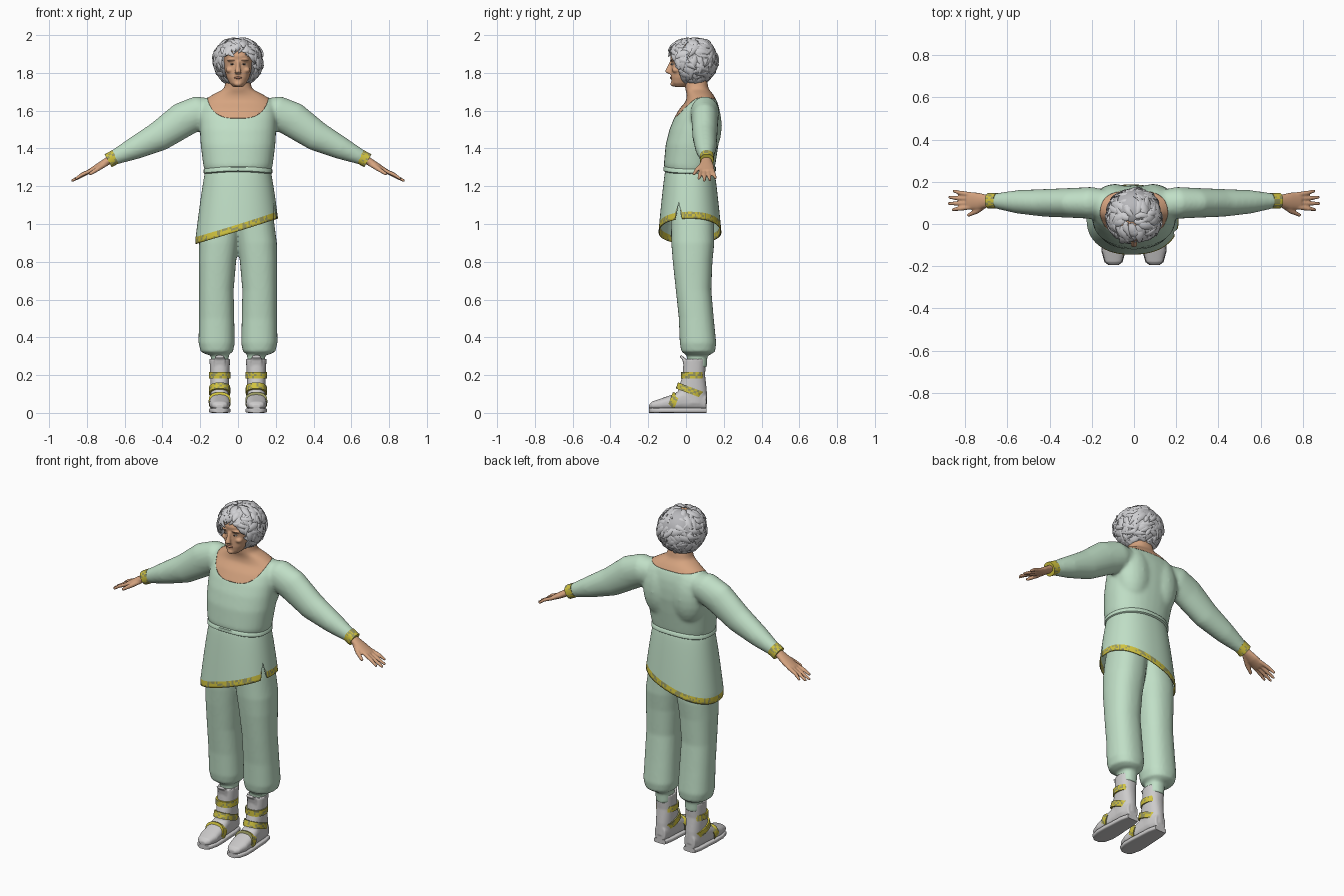
import bpy, bmesh, math, random
from mathutils import Vector, Matrix

rng = random.Random(7)
X, Y, Z = Vector((1, 0, 0)), Vector((0, 1, 0)), Vector((0, 0, 1))
SIDES = (("left", 1), ("right", -1))

if "Cube" in bpy.data.objects:
    bpy.data.objects.remove(bpy.data.objects["Cube"])


def material(name, *rgb):
    mat = bpy.data.materials.new(name)
    mat.use_nodes = True
    mat.diffuse_color = (*rgb, 1)
    mat.node_tree.nodes["Principled BSDF"].inputs["Base Color"].default_value = (*rgb, 1)
    return mat


mint = material("mint cloth", .53, .74, .57)
skin = material("skin", .67, .37, .215)
silver = material("silver hair", .63, .63, .65)
shadow_grey = material("hair underlayer", .48, .48, .5)
leather = material("pale leather", .61, .6, .6)
gold = material("gold trim", .64, .55, .05)
olive = material("olive fleck", .32, .32, .12)
brown = material("dark brown", .1, .055, .035)
lip_pink = material("lips", .48, .22, .14)


def superpoint(angle, power):
    """Unit superellipse point."""
    c, s = math.cos(angle), math.sin(angle)
    return (math.copysign(abs(c) ** (2 / power), c),
            math.copysign(abs(s) ** (2 / power), s))


def loft(bm, rings, side=Y, axis=None, n=24, power=2, s=1):
    """Closed tube through rings of (x, y, z, radius along side, other radius)."""
    centres = [Vector((r[0] * s, r[1], r[2])) for r in rings]
    loops = []
    for i, (centre, ring) in enumerate(zip(centres, rings)):
        ahead = centres[min(i + 1, len(centres) - 1)] - centres[max(i - 1, 0)]
        t = (axis or ahead).normalized()
        a = (side - t * side.dot(t)).normalized()
        b = t.cross(a)
        loop = []
        for k in range(n):
            u, v = superpoint(math.tau * k / n, power)
            loop.append(bm.verts.new(centre + a * u * ring[3] + b * v * ring[4]))
        loops.append(loop)
    for low, high in zip(loops, loops[1:]):
        for k in range(n):
            bm.faces.new((low[k], low[(k + 1) % n], high[(k + 1) % n], high[k]))
    bm.faces.new(loops[0][::-1])
    bm.faces.new(loops[-1])


def stack(bm, rows, s=1, power=2.3, n=32):
    """Horizontal rings given as (z, front, back, x from, x to)."""
    rings = [((x0 + x1) / 2, (f + b) / 2, z, (x1 - x0) / 2, (b - f) / 2)
             for z, f, b, x0, x1 in rows]
    loft(bm, rings, X, Z, n, power, s)


def blob(bm, centre, radii):
    bmesh.ops.create_uvsphere(bm, u_segments=20, v_segments=12, radius=1,
                              matrix=Matrix.LocRotScale(Vector(centre), None, Vector(radii)))


def finish(bm, name, mats, voxel=0, relax=0):
    bmesh.ops.recalc_face_normals(bm, faces=bm.faces)
    mesh = bpy.data.meshes.new(name)
    bm.to_mesh(mesh)
    bm.free()
    for mat in mats:
        mesh.materials.append(mat)
    mesh.shade_smooth()
    mesh.set_sharp_from_angle(angle=math.radians(50))
    obj = bpy.data.objects.new(name, mesh)
    bpy.context.collection.objects.link(obj)
    if voxel:
        mod = obj.modifiers.new("blend", 'REMESH')
        mod.mode, mod.voxel_size, mod.use_smooth_shade = 'VOXEL', voxel, True
        mod = obj.modifiers.new("relax", 'SMOOTH')
        mod.factor, mod.iterations = .5, relax
    return obj


def band(name, centre, axis, ra, rb, height, side=X, s=1):
    """Patterned gold strap around a limb."""
    bm = bmesh.new()
    axis = Vector((axis[0] * s, axis[1], axis[2])).normalized()
    mid = Vector((centre[0] * s, centre[1], centre[2]))
    rings = [(*(mid + axis * height * (k / 3 - .5)), ra, rb) for k in range(4)]
    loft(bm, rings, side, axis, 36, 2.3)
    for face in bm.faces:
        face.material_index = int(rng.random() < .3)
    finish(bm, name, [gold, olive])


# Upper body: torso, neck and sleeves blended, then split along the neckline
def upper_body():
    bm = bmesh.new()
    rows = [(1.27, -.105, .145, .174), (1.31, -.118, .155, .184), (1.42, -.108, .172, .198),
            (1.5, -.088, .182, .202), (1.56, -.064, .182, .203), (1.61, -.035, .177, .2),
            (1.65, 0, .165, .188), (1.685, .005, .145, .135), (1.715, -.005, .12, .075),
            (1.77, -.01, .11, .062)]
    stack(bm, [(z, f, b, -w, w) for z, f, b, w in rows])
    for _, s in SIDES:
        blob(bm, (s * .09, .1, 1.52), (.105, .09, .17))
        loft(bm, [(.13, .1, 1.605, .06, .06), (.2, .1, 1.593, .076, .088),
                  (.29, .1, 1.553, .071, .094), (.42, .1, 1.463, .066, .08),
                  (.55, .105, 1.4, .056, .06), (.67, .11, 1.345, .034, .037)], s=s)
    return bm


cutter_mesh = bmesh.new()
loft(cutter_mesh, [(0, -.3, 1.65, .184, .2), (0, .3, 1.925, .184, .2)], X, Y, 64, 3.4)
cutter = finish(cutter_mesh, "neckline_cutter", [])
cutter.hide_render = cutter.hide_viewport = True
for name, mat, mode in (("tunic_top", mint, 'DIFFERENCE'), ("neck_and_chest", skin, 'INTERSECT')):
    part = finish(upper_body(), name, [mat], .01, 8)
    mod = part.modifiers.new("neckline", 'BOOLEAN')
    mod.operation, mod.object, mod.solver = mode, cutter, 'EXACT'

# Waist fold, arched slightly at the front and back
bm = bmesh.new()
stack(bm, [(1.262, -.108, .148, -.172, .172), (1.27, -.12, .159, -.182, .182),
           (1.288, -.12, .159, -.182, .182), (1.298, -.108, .148, -.172, .172)], n=48)
for vert in bm.verts:
    vert.co.z += .012 * math.cos(vert.co.x / .182 * math.pi / 2)
finish(bm, "waist_fold", [mint])

# Tunic skirt with slanted hem, side slit and patterned trim
bm = bmesh.new()
COLS, ROWS, TRIM = 144, 14, 3
grid = []
for k in range(COLS):
    u, v = superpoint(math.tau * k / COLS, 2.25)
    slit = max(0, 1 - abs(math.tau * k / COLS - 5.93) / .11)
    hem = .962 + .067 * u + .1 * slit
    column = []
    for j in range(ROWS + TRIM + 1):
        if j <= ROWS:
            z = 1.29 + (hem + .036 - 1.29) * j / ROWS
        else:
            z = hem + .036 * (1 - (j - ROWS) / TRIM)
        flare = min(1, (1.29 - z) / .36) ** .8
        front, back = -.108 - .04 * flare, .148 + .042 * flare
        column.append(bm.verts.new((u * (.17 + .054 * flare),
                                    (front + back) / 2 + v * (back - front) / 2, z)))
    grid.append((column, slit))
for k in range(COLS):
    (here, slit), (there, _) = grid[k], grid[(k + 1) % COLS]
    for j in range(ROWS + TRIM):
        face = bm.faces.new((here[j], here[j + 1], there[j + 1], there[j]))
        if j >= ROWS and slit < .2:
            face.material_index = 2 if rng.random() < .3 else 1
skirt = finish(bm, "tunic_skirt", [mint, gold, olive])
mod = skirt.modifiers.new("cloth", 'SOLIDIFY')
mod.thickness, mod.offset = .005, -1

# Trousers gathered at the ankles
bm = bmesh.new()
for _, s in SIDES:
    stack(bm, [(.308, 0, .13, .05, .165), (.325, -.025, .154, .026, .198),
               (.37, -.033, .16, .017, .209), (.5, -.038, .147, .02, .207),
               (.65, -.054, .134, .023, .206), (.8, -.07, .14, .01, .208),
               (.9, -.078, .15, -.004, .206), (1.02, -.08, .148, -.02, .19),
               (1.2, -.07, .12, -.03, .15)], s)
    stack(bm, [(.24, .005, .11, .05, .142), (.33, .005, .115, .048, .145)], s)
finish(bm, "trousers", [mint], .009, 4)

for side, s in SIDES:
    # Hand with four fingers and a thumb
    bm = bmesh.new()
    loft(bm, [(.65, .11, 1.353, .028, .024), (.69, .108, 1.333, .029, .021),
              (.74, .108, 1.303, .041, .018), (.79, .11, 1.276, .042, .012)], s=s)
    for k, reach in enumerate((.862, .882, .877, .856)):
        spread = k - 1.5
        tip_z = 1.275 - (reach - .79) * .52
        loft(bm, [(.77, .11 + .02 * spread, 1.286, .011, .011),
                  ((.79 + reach) / 2, .11 + .025 * spread, tip_z + .024, .0105, .01),
                  (reach, .112 + .03 * spread, tip_z, .007, .007)], n=10, s=s)
    loft(bm, [(.7, .095, 1.32, .016, .014), (.745, .06, 1.29, .013, .012),
              (.788, .04, 1.262, .008, .008)], X, n=10, s=s)
    finish(bm, side + "_hand", [skin], .005, 2)
    band(side + "_cuff", (.667, .11, 1.346), (.87, 0, -.48), .037, .039, .046, Y, s)

    # Ankle boot
    bm = bmesh.new()
    foot = [(-.195, .022, .045, .02), (-.18, .02, .06, .04), (-.13, .015, .077, .054),
            (-.07, .015, .098, .054), (-.02, .015, .125, .05), (.06, .015, .125, .046),
            (.108, .015, .1, .034)]
    loft(bm, [(.097, y, (lo + hi) / 2, w, (hi - lo) / 2) for y, lo, hi, w in foot],
         X, Y, power=2.6, s=s)
    stack(bm, [(.05, -.05, .112, .05, .145), (.12, -.042, .11, .048, .146),
               (.2, -.018, .101, .046, .147), (.285, -.012, .106, .042, .151)], s)
    loft(bm, [(.097, -.005, .25, .03, .008), (.097, -.012, .285, .03, .008),
              (.097, -.03, .302, .024, .007)], X, n=12, power=3, s=s)
    finish(bm, side + "_boot", [leather], .005, 3)
    bm = bmesh.new()
    loft(bm, [(.097, y, .013, w + .003, .013) for y, _, _, w in foot], X, Y, power=5, s=s)
    finish(bm, side + "_sole", [leather])

    # Boot straps, sunk into the heel so they show at the front and sides
    band(side + "_upper_strap", (.097, .036, .2), Z, .057, .062, .034, s=s)
    band(side + "_ankle_strap", (.097, .025, .118), (0, .35, .94), .056, .078, .034, s=s)
    band(side + "_toe_strap", (.097, -.068, .06), (0, -.93, .36), .058, .047, .038, s=s)

# Head with jaw, nose, brow ridge and cheekbones
bm = bmesh.new()
skull = [(1.726, -.06, .0, .026), (1.745, -.076, .04, .045), (1.775, -.08, .08, .06),
         (1.81, -.079, .11, .07), (1.85, -.078, .125, .076), (1.89, -.084, .13, .078),
         (1.93, -.07, .12, .07), (1.965, -.02, .08, .04)]
stack(bm, [(z, f, b, -w, w) for z, f, b, w in skull])
loft(bm, [(0, -.076, 1.862, .009, .01), (0, -.088, 1.83, .011, .013),
          (0, -.097, 1.806, .017, .015), (0, -.083, 1.794, .014, .01)], X, Z, 14)
for _, s in SIDES:
    blob(bm, (s * .03, -.066, 1.867), (.028, .017, .008))
    blob(bm, (s * .043, -.052, 1.815), (.022, .022, .016))
blob(bm, (0, -.067, 1.742), (.022, .016, .014))
finish(bm, "head", [skin], .005, 3)

# Facial features
for side, s in SIDES:
    for name, mat, centre, radii in (
            ("eye", silver, (.031, -.07, 1.846), (.011, .009, .004)),
            ("iris", brown, (.031, -.077, 1.846), (.005, .004, .004)),
            ("eyebrow", brown, (.033, -.076, 1.867), (.018, .008, .002))):
        bm = bmesh.new()
        blob(bm, (centre[0] * s, *centre[1:]), radii)
        finish(bm, side + "_" + name, [mat])
bm = bmesh.new()
blob(bm, (0, -.079, 1.774), (.02, .007, .006))
finish(bm, "lips", [lip_pink])

# Curly hair: underlayer and loose overlapping locks that lift at the tips
bm = bmesh.new()
blob(bm, (0, .065, 1.868), (.118, .102, .118))
finish(bm, "hair_underlayer", [shadow_grey])

bm = bmesh.new()
centre, size = Vector((0, .032, 1.864)), Vector((.127, .132, .127))
COUNT, STEPS = 400, 8
for i in range(COUNT):
    up = 1 - 1.85 * (i + .5) / COUNT
    turn = i * math.pi * (3 - math.sqrt(5))
    flat = math.sqrt(1 - up * up)
    root = Vector((flat * math.cos(turn), flat * math.sin(turn), up))
    down = (root * root.z - Z).normalized()
    flow = Matrix.Rotation(rng.uniform(-.4, 1), 3, root) @ down
    length, lift = rng.uniform(.45, .8), rng.uniform(-.06, .16)
    bend = rng.uniform(-.7, .7)
    path = []
    for j in range(STEPS):
        t = j / (STEPS - 1)
        d = root * math.cos(length * t) + flow * math.sin(length * t)
        d = (d + root.cross(flow) * bend * t * t).normalized()
        r = .93 + lift * t * t + .05 * math.sin(math.pi * t)
        path.append((d, centre + Vector(a * b for a, b in zip(d, size)) * r))
    if any(d.y < -.3 and d.z < .16 and abs(d.x) < .64 for d, _ in path):
        continue
    width = rng.uniform(.013, .024)
    rings = []
    for j, (_, point) in enumerate(path):
        taper = .2 + .8 * math.sin(math.pi * (.15 + .82 * j / (STEPS - 1)))
        rings.append((point.x, point.y, min(point.z, 1.993), width * taper, .007 * taper))
    loft(bm, rings, root.cross(flow), n=8)
finish(bm, "hair_locks", [silver])
